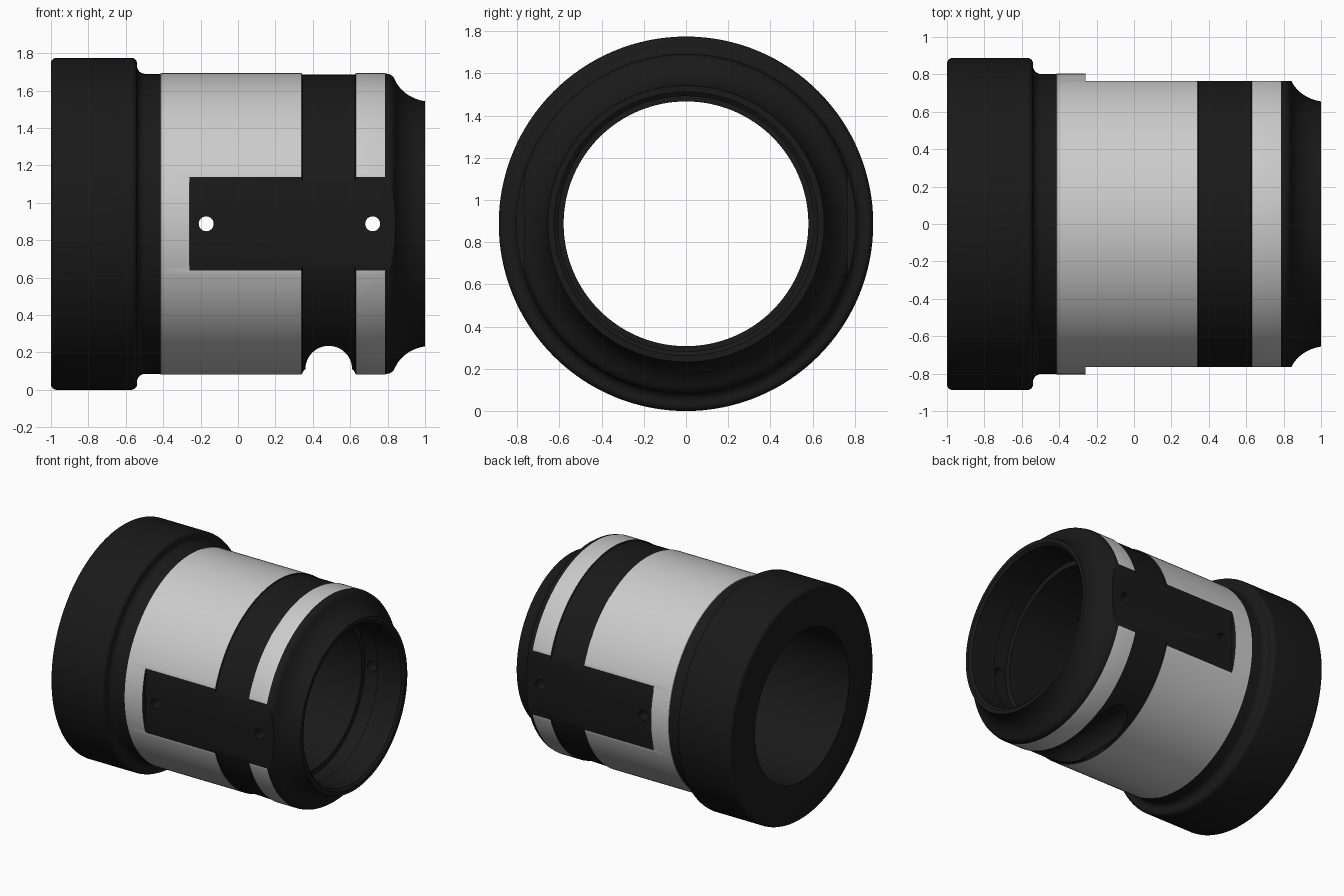
import bpy, bmesh
from math import cos, sin, pi, hypot

if "Cube" in bpy.data.objects:
    bpy.data.objects.remove(bpy.data.objects["Cube"])

R = 0.8875          # collar radius, also axis height
SEG = 128


def mesh_object(name, bm):
    bmesh.ops.recalc_face_normals(bm, faces=bm.faces)
    me = bpy.data.meshes.new(name)
    bm.to_mesh(me)
    bm.free()
    ob = bpy.data.objects.new(name, me)
    bpy.context.collection.objects.link(ob)
    return ob


def arc(cx, cr, r, a0, a1, n=6):
    return [(cx + r * cos((a0 + (a1 - a0) * i / n) * pi / 180),
             cr + r * sin((a0 + (a1 - a0) * i / n) * pi / 180)) for i in range(n + 1)]


def revolve(name, profile):
    """Spin a closed (x, radius) profile around the x axis."""
    bm = bmesh.new()
    rings = [[bm.verts.new((x, r * sin(2 * pi * i / SEG), R + r * cos(2 * pi * i / SEG)))
              for x, r in profile] for i in range(SEG)]
    n = len(profile)
    for i in range(SEG):
        a, b = rings[i], rings[(i + 1) % SEG]
        for j in range(n):
            k = (j + 1) % n
            bm.faces.new((a[j], a[k], b[k], b[j]))
    return mesh_object(name, bm)


def prism(name, outline, y0, y1):
    """Extrude an (x, z) outline along y."""
    bm = bmesh.new()
    f = bm.faces.new([bm.verts.new((x, y0, z)) for x, z in outline])
    new = bmesh.ops.extrude_face_region(bm, geom=[f])['geom']
    bmesh.ops.translate(bm, vec=(0, y1 - y0, 0),
                        verts=[v for v in new if isinstance(v, bmesh.types.BMVert)])
    return mesh_object(name, bm)


# Bushing body: collar, neck fillet, sleeve, shallow band, sleeve, flared nose, bore
profile = [(-1, 0.58)]
profile += arc(-0.97, R - 0.03, 0.03, 180, 90)
profile += arc(-0.57, R - 0.03, 0.03, 90, 0)
profile += arc(-0.497, 0.845, 0.043, 180, 270)
profile += [(-0.415, 0.802), (-0.413, 0.805), (0.34, 0.805), (0.345, 0.797),
            (0.625, 0.797), (0.63, 0.805), (0.785, 0.805), (0.812, 0.799),
            (0.83, 0.787), (0.84, 0.767), (0.853, 0.744), (0.87, 0.722),
            (0.89, 0.703), (0.915, 0.685), (0.945, 0.67), (0.975, 0.66),
            (1, 0.655), (1, 0.625), (0.985, 0.605), (0.78, 0.605), (0.78, 0.62),
            (0.66, 0.62), (0.66, 0.58)]
bushing = revolve("bushing", profile)

# Cutters: two side flats, two cross holes, one retaining pin slot underneath
cutters = []
box = [(-0.26, 0.3), (1.1, 0.3), (1.1, 1.5), (-0.26, 1.5)]
for s in (-1, 1):
    cutters.append(prism("flat_cutter", box, s * 0.765, s * 1.1))
for x in (-0.17, 0.72):
    cutters.append(prism("hole_cutter", arc(x, R, 0.04, 0, 345, 23), -1.2, 1.2))
slot = [(0.345, -0.1), (0.345, 0.093), (0.352, 0.104)]
slot += arc(0.485, 0.11, 0.125, 180, 0, 24)
slot += [(0.618, 0.104), (0.625, 0.093), (0.625, -0.1)]
cutters.append(prism("pin_slot_cutter", slot, -1.2, 1.2))

bpy.context.view_layer.objects.active = bushing
bushing.select_set(True)
for c in cutters:
    c.hide_render = True
    m = bushing.modifiers.new("cut", 'BOOLEAN')
    m.operation, m.solver, m.object = 'DIFFERENCE', 'EXACT', c
    bpy.ops.object.modifier_apply(modifier=m.name)
    bpy.data.objects.remove(c)

# Black everywhere except the two bare sleeve bands
black = bpy.data.materials.new("black")
black.diffuse_color = (0.01, 0.01, 0.01, 1)
black.use_nodes = True
black.node_tree.nodes["Principled BSDF"].inputs["Base Color"].default_value = black.diffuse_color
me = bushing.data
me.materials.clear()
me.materials.append(None)
me.materials.append(black)
for p in me.polygons:
    x, y, z = p.center
    sleeve = -0.414 < x < 0.34 or 0.63 < x < 0.785
    p.material_index = 0 if sleeve and hypot(y, z - R) > 0.801 else 1

bpy.ops.object.shade_smooth_by_angle(angle=pi / 6)
